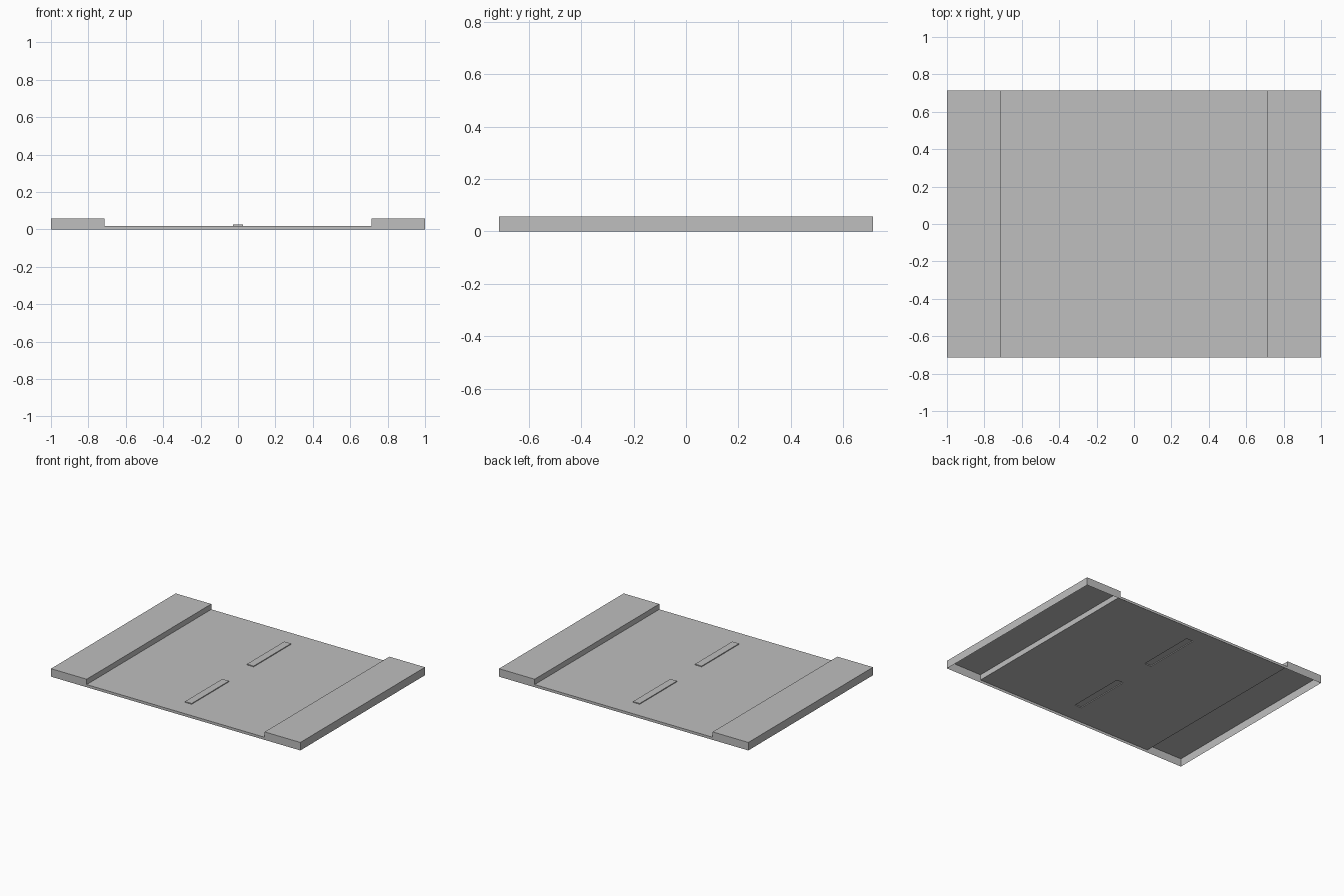
import bpy
import bmesh

default = bpy.data.objects.get("Cube")
if default:
    bpy.data.objects.remove(default, do_unlink=True)

HALF_X, HALF_Y, CURB_X = 1.0, 0.714, 0.714
WALK_Z, ROAD_Z, DASH_Z = 0.058, 0.019, 0.025
DASH_W, DASH_L, DASH_Y = 0.027, 0.214, 0.355

grey = bpy.data.materials.new("plain grey")
grey.use_nodes = True
colour = (0.52, 0.52, 0.52, 1)
grey.diffuse_color = colour
grey.node_tree.nodes["Principled BSDF"].inputs["Base Color"].default_value = colour


def finish(name, bm):
    bmesh.ops.remove_doubles(bm, verts=bm.verts, dist=0.0001)
    mesh = bpy.data.meshes.new(name)
    bm.to_mesh(mesh)
    bm.free()
    mesh.materials.append(grey)
    obj = bpy.data.objects.new(name, mesh)
    bpy.context.collection.objects.link(obj)


def quad(bm, *corners):
    bm.faces.new([bm.verts.new(c) for c in corners])


def wall(bm, a, b, low, high):
    """Upright face from a to b, facing right of the direction of travel."""
    quad(bm, (*a, low), (*b, low), (*b, high), (*a, high))


def lid(bm, x0, x1, y0, y1, z):
    quad(bm, (x0, y0, z), (x1, y0, z), (x1, y1, z), (x0, y1, z))


def hollow_box(name, x0, x1, y0, y1, top, lows):
    """Open-bottomed box; lows are the wall feet: front, right, back, left."""
    bm = bmesh.new()
    lid(bm, x0, x1, y0, y1, top)
    ring = [(x0, y0), (x1, y0), (x1, y1), (x0, y1)]
    for i, low in enumerate(lows):
        wall(bm, ring[i], ring[(i + 1) % 4], low, top)
    finish(name, bm)


# Raised sidewalks, with the curb face stopping at the road
hollow_box("left_sidewalk", CURB_X, HALF_X, -HALF_Y, HALF_Y, WALK_Z, (0, 0, 0, ROAD_Z))
hollow_box("right_sidewalk", -HALF_X, -CURB_X, -HALF_Y, HALF_Y, WALK_Z, (0, ROAD_Z, 0, 0))

# Road sheet with openings under the lane dashes, and a skirt at each end
road = bmesh.new()
xs = [-CURB_X, -DASH_W, DASH_W, CURB_X]
ys = [-HALF_Y, -DASH_Y - DASH_L, -DASH_Y + DASH_L,
      DASH_Y - DASH_L, DASH_Y + DASH_L, HALF_Y]
for i in range(3):
    for j in range(5):
        if not (i == 1 and j in (1, 3)):
            lid(road, xs[i], xs[i + 1], ys[j], ys[j + 1], ROAD_Z)
    wall(road, (xs[i], -HALF_Y), (xs[i + 1], -HALF_Y), 0, ROAD_Z)
    wall(road, (xs[i + 1], HALF_Y), (xs[i], HALF_Y), 0, ROAD_Z)
finish("road", road)

# Raised lane dashes
for name, y in (("front_lane_dash", -DASH_Y), ("back_lane_dash", DASH_Y)):
    hollow_box(name, -DASH_W, DASH_W, y - DASH_L, y + DASH_L, DASH_Z, (ROAD_Z,) * 4)
